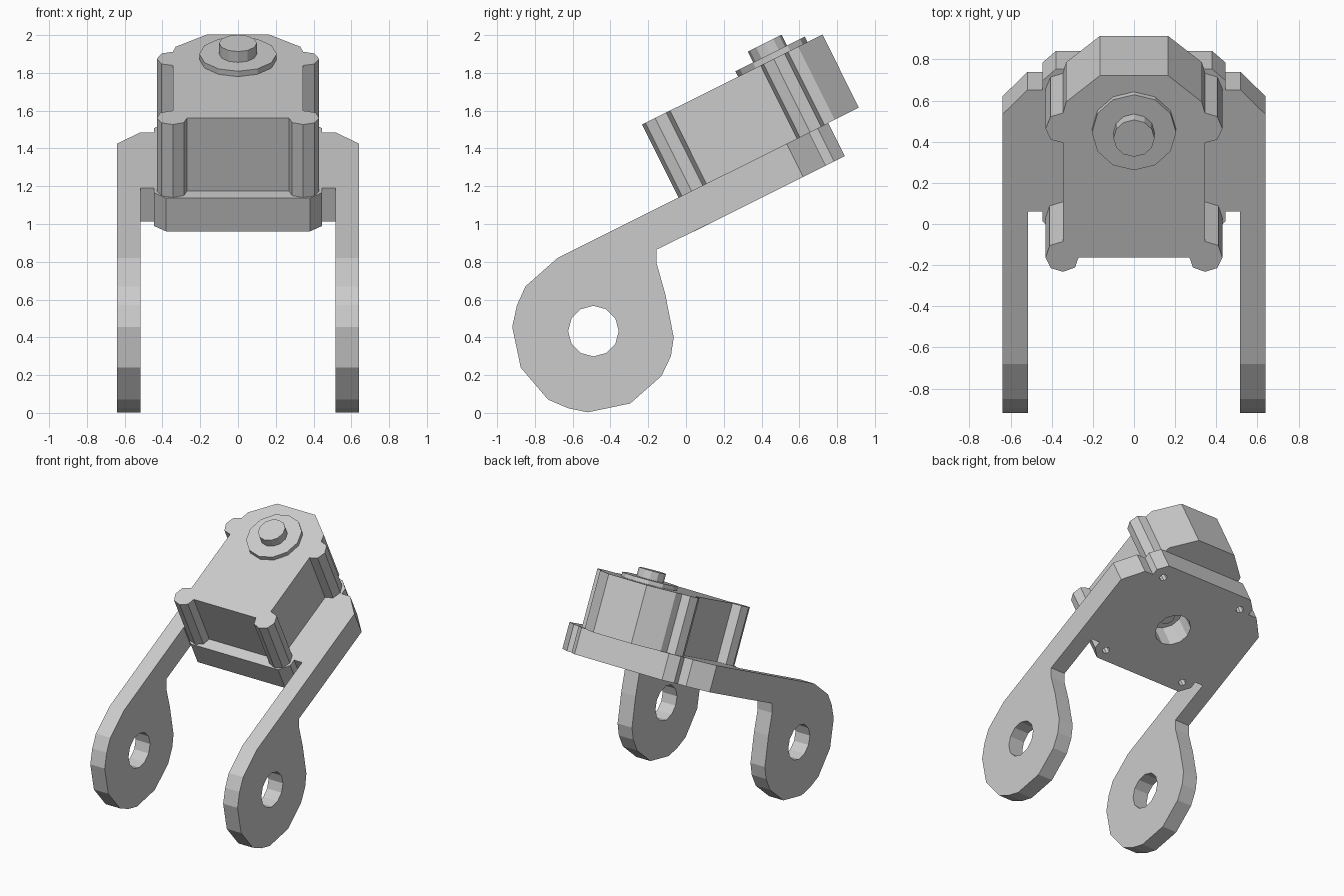
import bpy, bmesh, math
from mathutils import Matrix

if "Cube" in bpy.data.objects:
    bpy.data.objects.remove(bpy.data.objects["Cube"])

# Frames: the tilted bracket deck, and the upright side plane for the arms
TILT = Matrix.Translation((0, 0, 1)) @ Matrix.Rotation(math.radians(26.5), 4, 'X')
SIDE = Matrix(((0, 0, 1, 0), (1, 0, 0, 0), (0, 1, 0, 0), (0, 0, 0, 1)))


def circle(x, y, r, n=12):
    return [(x + r * math.sin(math.tau * i / n), y + r * math.cos(math.tau * i / n))
            for i in range(n)]


def mirrored(half):
    return half + [(-x, y) for x, y in reversed(half)]


def slab(name, outline, low, high, frame, holes=()):
    """Extrude a flat outline (with holes) between two heights of a frame."""
    curve = bpy.data.curves.new(name + "_profile", 'CURVE')
    curve.dimensions = '2D'
    curve.fill_mode = 'BOTH'
    curve.extrude = (high - low) / 2
    for loop in [outline, *holes]:
        spline = curve.splines.new('POLY')
        spline.points.add(len(loop) - 1)
        for point, (x, y) in zip(spline.points, loop):
            point.co = (x, y, 0, 1)
        spline.use_cyclic_u = True
    temp = bpy.data.objects.new(name + "_profile", curve)
    bpy.context.collection.objects.link(temp)
    bpy.context.view_layer.update()
    mesh = bpy.data.meshes.new_from_object(
        temp.evaluated_get(bpy.context.evaluated_depsgraph_get()))
    bpy.data.objects.remove(temp)
    bpy.data.curves.remove(curve)

    bm = bmesh.new()
    bm.from_mesh(mesh)
    bmesh.ops.remove_doubles(bm, verts=bm.verts, dist=1e-5)
    bm.transform(frame @ Matrix.Translation((0, 0, (low + high) / 2)))
    bmesh.ops.recalc_face_normals(bm, faces=bm.faces)
    for face in bm.faces:
        face.smooth = False
    bm.to_mesh(mesh)
    bm.free()
    mesh.name = name
    obj = bpy.data.objects.new(name, mesh)
    bpy.context.collection.objects.link(obj)
    return obj


BOTTOM, DECK, TOP = -0.054, 0.143, 0.575

# Bracket plate with a centre hole and four screw holes
plate = mirrored([(.38, .02), (.445, .085), (.445, .139), (.64, .139), (.64, .666),
                  (.518, .80), (.445, .80), (.445, .85), (.38, .913)])
screws = [circle(sx * .355, a, .028, 8) for sx in (-1, 1) for a in (.10, .81)]
slab("bracket_plate", plate, BOTTOM, DECK, TILT, [circle(0, .455, .132)] + screws)

# Two side arms with round pivot eyes
joint = [TILT @ Matrix.Translation((0, .139, h)) for h in (BOTTOM, DECK)]
arm = [(-.68, .82), (-.85, .67), (-.895, .57), (-.92, .455), (-.875, .24), (-.73, .07),
       (-.625, .025), (-.52, .003), (-.295, .05), (-.13, .195), (-.08, .30), (-.065, .40),
       (-.11, .63), (-.155, .79), (-.155, .865)]
arm += [(m.translation.y, m.translation.z) for m in joint]
for label, x0, x1 in (("left_arm", -.64, -.515), ("right_arm", .515, .64)):
    slab(label, arm, x0, x1, SIDE, [circle(-.49, .433, .134)])

# Motor housing with four rounded screw lobes and a tapered rear
housing = mirrored([(.27, .104), (.287, .05), (.345, .027), (.405, .047), (.43, .104),
                    (.41, .17), (.345, .192), (.345, .728), (.405, .745), (.43, .805),
                    (.405, .87), (.345, .89), (.33, .95), (.165, 1.094)])
slab("motor_housing", housing, DECK, TOP, TILT)

# Output collar and shaft on top, small bearing boss below
slab("output_collar", circle(0, .80, .205), TOP, .607, TILT)
slab("output_shaft", circle(0, .80, .10), .607, .671, TILT)
slab("rear_boss", circle(0, .455, .055), .09, DECK, TILT)
